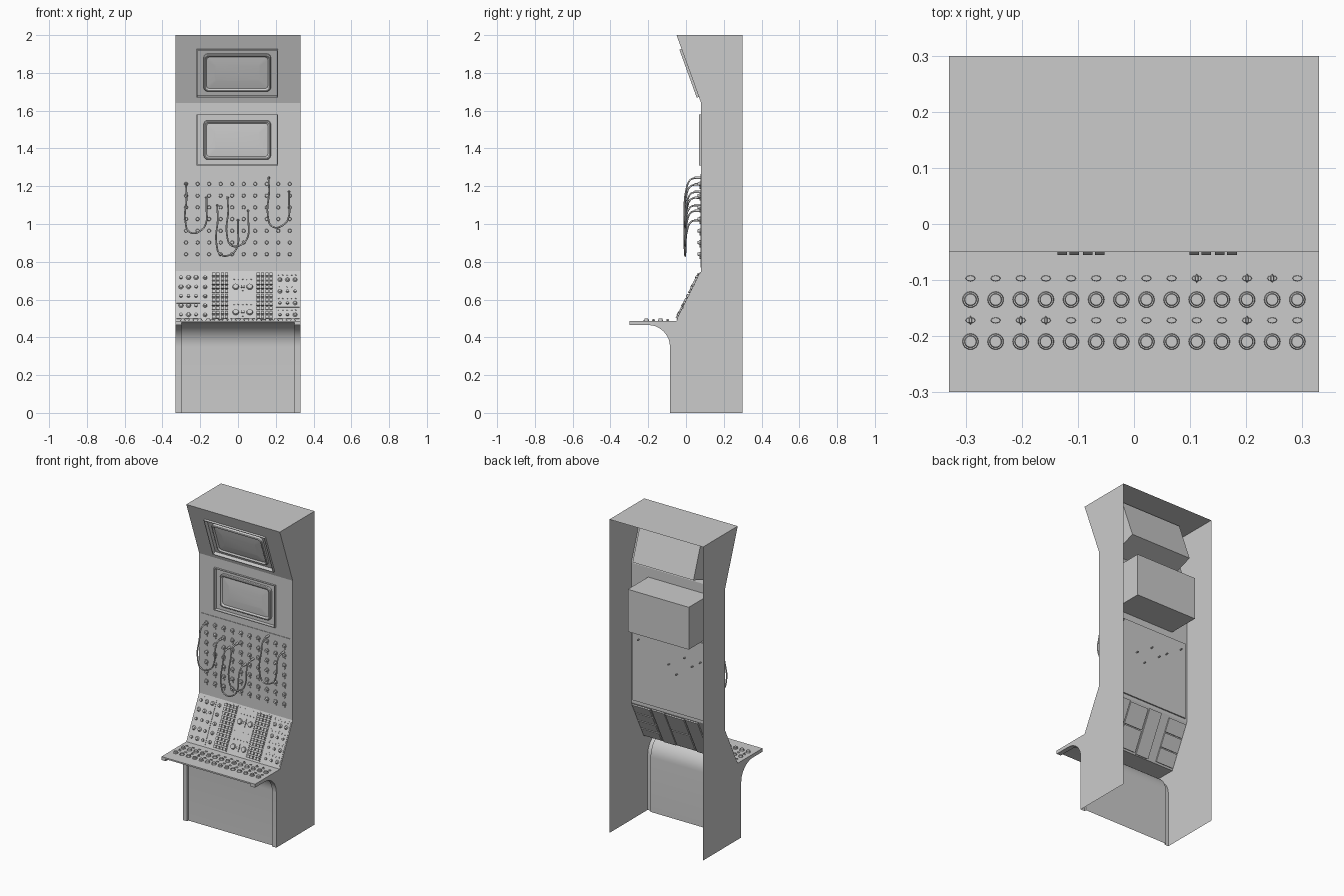
import bpy, bmesh, math, random
from mathutils import Matrix, Vector

if "Cube" in bpy.data.objects:
    bpy.data.objects.remove(bpy.data.objects["Cube"])
random.seed(4)
W = 0.33                      # half width of the cabinet
I4 = Matrix.Identity(4)


def finish(bm, name, smooth=False, normals=True):
    if normals:
        bmesh.ops.recalc_face_normals(bm, faces=bm.faces)
    me = bpy.data.meshes.new(name)
    bm.to_mesh(me)
    bm.free()
    ob = bpy.data.objects.new(name, me)
    bpy.context.collection.objects.link(ob)
    if smooth:
        bpy.ops.object.select_all(action='DESELECT')
        ob.select_set(True)
        bpy.context.view_layer.objects.active = ob
        bpy.ops.object.shade_smooth_by_angle(angle=math.radians(35))
    return ob


def plane(p0, p1):
    """Local axes on a sloped panel: x across, y up the slope, z outwards."""
    v = Vector((0, p1[0] - p0[0], p1[1] - p0[1]))
    length = v.length
    v.normalize()
    u = Vector((1, 0, 0))
    m = Matrix((u, v, u.cross(v))).transposed().to_4x4()
    m.translation = (0, p0[0], p0[1])
    return m, length


def box(bm, m, lo, hi):
    lo, hi = Vector(lo), Vector(hi)
    bmesh.ops.create_cube(bm, size=1, matrix=m @ Matrix.Translation((lo + hi) / 2) @ Matrix.Diagonal((*(hi - lo), 1)))


def knob(bm, m, x, y, r, z0, z1, r2=None, seg=12, sx=1, sy=1):
    t = m @ Matrix.Translation((x, y, (z0 + z1) / 2)) @ Matrix.Diagonal((sx, sy, 1, 1))
    bmesh.ops.create_cone(bm, cap_ends=True, segments=seg, radius1=r, radius2=r if r2 is None else r2,
                          depth=z1 - z0, matrix=t)


def quad(bm, pts, m=I4):
    bm.faces.new([bm.verts.new(m @ Vector(p)) for p in pts])


def strip(bm, prof, x0, x1):
    for (ya, za), (yb, zb) in zip(prof, prof[1:]):
        quad(bm, [(x0, ya, za), (x1, ya, za), (x1, yb, zb), (x0, yb, zb)])


def holed(bm, m, h, x0, x1, v0, v1):
    for a, b, c, d in ((-W, W, 0, v0), (-W, W, v1, h), (-W, x0, v0, v1), (x1, W, v0, v1)):
        quad(bm, [(a, c, 0), (b, c, 0), (b, d, 0), (a, d, 0)], m)


def leg_profile(r, z_low):
    arc = [(-0.20 + r * math.cos(a), 0.35 + r * math.sin(a)) for a in (math.pi / 2 * (1 - i / 10) for i in range(11))]
    return [(-0.30, 0.487), (-0.30, z_low)] + arc + [(-0.20 + r, 0)]


# Panel planes
TOP, KINK, BEND, DESK = (-0.05, 2.0), (0.08, 1.64), (0.08, 0.75), (-0.05, 0.487)
hood, hood_h = plane(KINK, TOP)
wall, wall_h = plane(BEND, KINK)
slope, slope_h = plane(DESK, BEND)
shelf, _ = plane((-0.30, 0.487), (-0.05, 0.487))
outer, inner = leg_profile(0.115, 0.465), leg_profile(0.128, 0.478)

# Side panels, with the inner cheeks of the legs
bm = bmesh.new()
side = [(0.30, 0), (0.30, 2), TOP, KINK, BEND, DESK] + outer
for s in (-1, 1):
    quad(bm, [(s * W, y, z) for y, z in side])
    strip(bm, outer, s * 0.30, s * W)
    for (a, b, c, d) in zip(outer, outer[1:], inner[1:], inner):
        if a != d or b != c:
            quad(bm, [(s * 0.30, *p) for p in (a, b, c, d)])
bmesh.ops.remove_doubles(bm, verts=bm.verts, dist=1e-5)
finish(bm, "side_panels", True)

# Recessed knee panel curving into the shelf underside
bm = bmesh.new()
strip(bm, inner, -0.30, 0.30)
bmesh.ops.remove_doubles(bm, verts=bm.verts, dist=1e-5)
finish(bm, "knee_panel", True)

# Top, fascia with monitor openings, sloped desk and shelf; the back stays open
MX0, MX1, MH = -0.219, 0.211, 0.27
hood_v, wall_v = 0.035, 0.56
bm = bmesh.new()
strip(bm, [(0.30, 2), TOP], -W, W)
holed(bm, hood, hood_h, MX0, MX1, hood_v, hood_v + MH)
holed(bm, wall, wall_h, MX0, MX1, wall_v, wall_v + MH)
strip(bm, [BEND, DESK, (-0.30, 0.487)], -W, W)
finish(bm, "front_shell", normals=False)


# Monitors: housing behind, thin rim, rounded screen
def monitor(m, v0, depth, name):
    v1, t = v0 + MH, 0.004
    bm = bmesh.new()
    box(bm, m, (MX0, v0, -depth), (MX1, v1, -0.012))
    finish(bm, name + "_housing")
    bm = bmesh.new()
    box(bm, m, (MX0, v0, -0.012), (MX0 + t, v1, 0.012))
    box(bm, m, (MX1 - t, v0, -0.012), (MX1, v1, 0.012))
    box(bm, m, (MX0 + t, v0, -0.012), (MX1 - t, v0 + t, 0.012))
    box(bm, m, (MX0 + t, v1 - t, -0.012), (MX1 - t, v1, 0.012))
    finish(bm, name + "_rim")
    bm = bmesh.new()
    cx, cy = (MX0 + MX1) / 2, (v0 + v1) / 2
    prev = None
    for inset, n in ((0, -0.012), (0, 0.002), (0.004, 0.006), (0.008, 0.006), (0.016, -0.002), (0.06, 0.002)):
        hw, hh, r = 0.178 - inset, 0.104 - inset, max(0.022 - inset * 0.4, 0.006)
        ring = []
        for k, (sx, sy) in enumerate(((1, 1), (-1, 1), (-1, -1), (1, -1))):
            for i in range(6):
                a = math.pi / 2 * (k + i / 5)
                ring.append(bm.verts.new(m @ Vector((cx + sx * (hw - r) + r * math.cos(a),
                                                     cy + sy * (hh - r) + r * math.sin(a), n))))
        if prev:
            for i in range(24):
                j = (i + 1) % 24
                bm.faces.new((prev[i], prev[j], ring[j], ring[i]))
        prev = ring
    bm.faces.new(prev)
    finish(bm, name + "_screen", True)


monitor(hood, hood_v, 0.18, "upper_monitor")
monitor(wall, wall_v, 0.205, "lower_monitor")

# Patch board with a grid of jacks
bm = bmesh.new()
box(bm, wall, (-0.315, 0.02, -0.008), (0.315, 0.515, 0.003))
finish(bm, "patch_board")
bm = bmesh.new()
for i in range(10):
    for j in range(7):
        x, v = -0.275 + i * 0.061, 0.09 + j * 0.062
        knob(bm, wall, x, v, 0.013, 0.003, 0.009, seg=8)
        knob(bm, wall, x, v, 0.010, 0.009, 0.018, 0.008)
        knob(bm, wall, x, v - 0.019, 0.007, 0.003, 0.009, seg=8)
finish(bm, "patch_jacks", True)

# Patch cables: start, end and the height of the loop bottom
cables = [(-0.275, 1.21, -0.167, 1.14, 0.955), (-0.11, 1.10, 0.0, 1.02, 0.835),
          (-0.055, 1.14, 0.055, 1.07, 0.885), (0.162, 1.245, 0.27, 1.17, 0.985)]
plugs = bmesh.new()
for k, (xa, za, xb, zb, low) in enumerate(cables):
    path = [(xa, 0.05, za), (xa, 0.022, za - 0.012), (xa + 0.003, 0.0, za - 0.07), (xa - 0.004, -0.008, low + 0.06),
            (xa + 0.022, -0.005, low), (xb - 0.025, -0.003, low + 0.014), (xb, -0.002, low + 0.06),
            (xb, 0.005, zb - 0.06), (xb, 0.025, zb - 0.01), (xb, 0.05, zb)]
    cu = bpy.data.curves.new("patch_cable", 'CURVE')
    cu.dimensions = '3D'
    cu.bevel_depth, cu.bevel_resolution, cu.resolution_u = 0.0045, 2, 5
    sp = cu.splines.new('BEZIER')
    sp.bezier_points.add(len(path) - 1)
    for p, co in zip(sp.bezier_points, path):
        p.co = co
        p.handle_left_type = p.handle_right_type = 'AUTO'
    ob = bpy.data.objects.new("patch_cable_%d" % (k + 1), cu)
    bpy.context.collection.objects.link(ob)
    bpy.ops.object.select_all(action='DESELECT')
    ob.select_set(True)
    bpy.context.view_layer.objects.active = ob
    bpy.ops.object.convert(target='MESH')
    for x, z in ((xa, za), (xb, zb)):
        knob(plugs, wall, x, z - 0.75, 0.007, 0.003, 0.035, 0.006)
        knob(plugs, wall, x, z - 0.75, 0.004, -0.025, 0.003, seg=8)
finish(plugs, "cable_plugs", True)

# Sloped desk: module plates
bm = bmesh.new()
for x0, x1, n in ((-0.325, -0.20, 3), (-0.04, 0.09, 2), (0.20, 0.325, 4)):
    h = (slope_h - 0.02) / n
    for i in range(n):
        box(bm, slope, (x0, 0.012 + i * h, -0.008), (x1, 0.006 + (i + 1) * h, 0.003))
for x0 in (-0.14, 0.096):
    box(bm, slope, (x0, 0.006, -0.008), (x0 + 0.09, slope_h - 0.008, 0.003))
finish(bm, "desk_modules")

# Sloped desk: key banks
bm = bmesh.new()
for x0 in (-0.137, 0.099):
    for i in range(4):
        for j in range(11):
            x, v = x0 + i * 0.0215 + (0.003 if i > 1 else 0), 0.012 + j * 0.025
            box(bm, slope, (x, v, 0.003), (x + 0.017, v + 0.017, 0.012))
finish(bm, "key_banks")

# Sloped desk: dials, lamps and sliders
bm = bmesh.new()
for j in range(5):
    v = 0.035 + j * 0.055
    knob(bm, slope, -0.174, v, 0.011, 0, 0.014, 0.007)
    for i in range(3):
        knob(bm, slope, -0.302 + i * 0.04, v, random.choice((0.009, 0.013)), 0.003, 0.012, 0.008)
for j in range(4):
    v = 0.035 + j * 0.069
    for i in range(3):
        knob(bm, slope, 0.222 + i * 0.04, v, random.choice((0.008, 0.012)), 0.003, 0.012, 0.007)
    for i in range(5):
        knob(bm, slope, 0.215 + i * 0.023, v + 0.028, 0.004, 0.003, 0.007, seg=8)
for v in (0.05, 0.20):
    for x in (-0.012, 0.062):
        knob(bm, slope, x, v, 0.017, 0.003, 0.012, 0.014, 16)
    for i in range(5):
        knob(bm, slope, -0.02 + i * 0.0225, v + 0.045, 0.004, 0.003, 0.008, seg=8)
finish(bm, "desk_dials", True)
bm = bmesh.new()
for v in (0.05, 0.20):
    box(bm, slope, (0.020, v - 0.025, 0.003), (0.030, v + 0.025, 0.007))
    box(bm, slope, (0.016, v - 0.006, 0.003), (0.034, v + 0.006, 0.013))
finish(bm, "desk_sliders")

# Shelf: two rows of stepped knobs, each with a small switch behind
knobs, switches = bmesh.new(), bmesh.new()
for i in range(14):
    x = -0.292 + i * 0.0449
    for y in (0.09, 0.165):
        knob(knobs, shelf, x, y, 0.0145, 0, 0.006, 0.0135, 16)
        knob(knobs, shelf, x, y, 0.011, 0.006, 0.012, 0.010, 16)
        knob(switches, shelf, x, y + 0.038, 0.009, 0, 0.004, 0.008, 8, 1, 0.6)
        if random.random() < 0.3:
            knob(switches, shelf, x, y + 0.038, 0.008, 0.002, 0.010, 0.005, 6, 0.45, 1)
finish(knobs, "shelf_knobs", True)
finish(switches, "shelf_switches", True)
